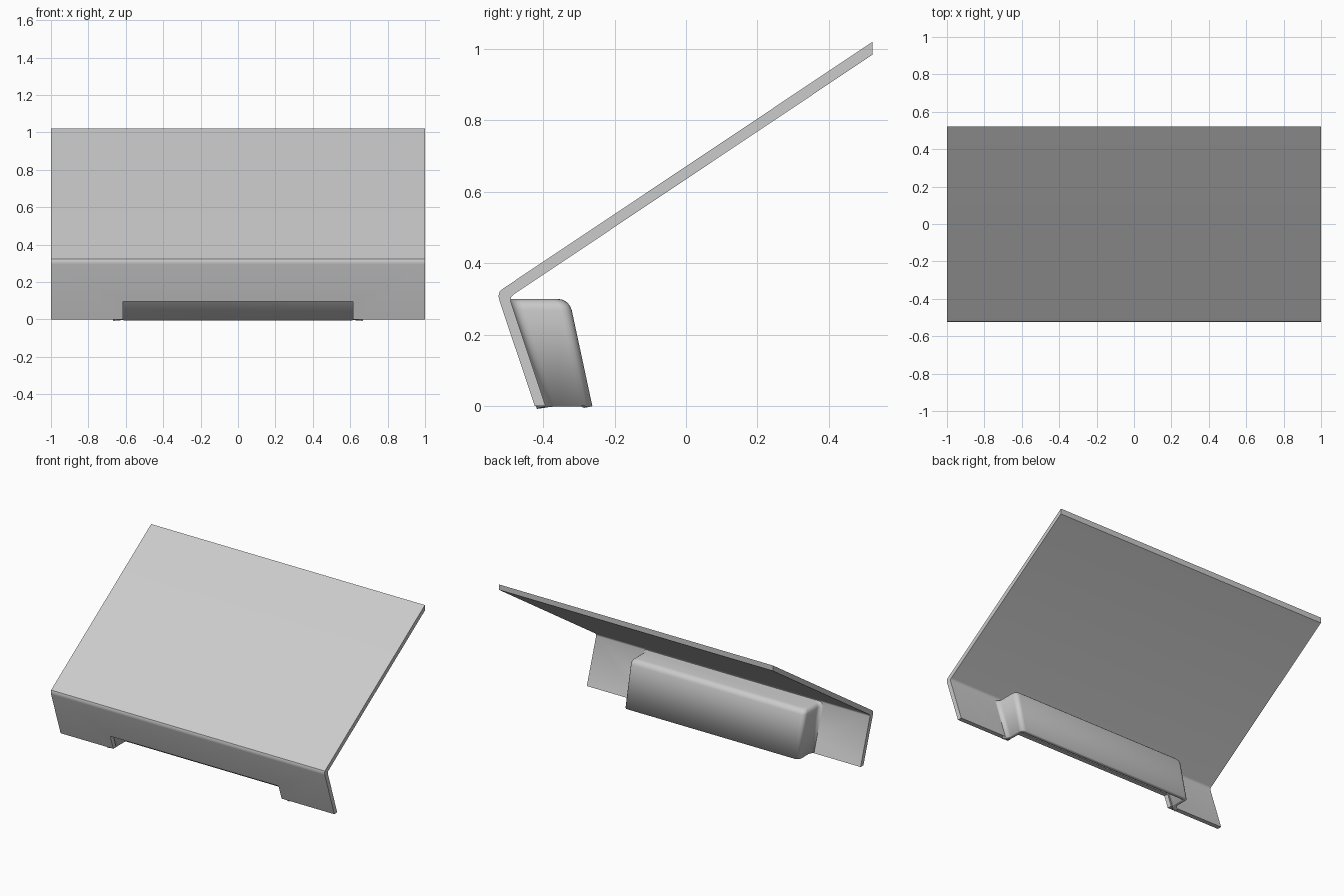
import bpy, bmesh, math

if "Cube" in bpy.data.objects:
    bpy.data.objects.remove(bpy.data.objects["Cube"])


def mesh_object(name, verts, faces):
    mesh = bpy.data.meshes.new(name)
    mesh.from_pydata(verts, [], faces)
    bm = bmesh.new()
    bm.from_mesh(mesh)
    bmesh.ops.recalc_face_normals(bm, faces=bm.faces)
    bm.to_mesh(mesh)
    bm.free()
    obj = bpy.data.objects.new(name, mesh)
    bpy.context.collection.objects.link(obj)
    return obj


def smooth(obj):
    bpy.ops.object.select_all(action='DESELECT')
    obj.select_set(True)
    bpy.context.view_layer.objects.active = obj
    bpy.ops.object.shade_smooth_by_angle(angle=math.radians(35))


# bent sheet: sloping panel and front flange, extruded along x
profile = [(-0.423, 0), (-0.522, 0.295), (-0.525, 0.309), (-0.521, 0.322), (-0.505, 0.334),
           (0.522, 1.02), (0.522, 0.984), (-0.482, 0.313), (-0.489, 0.306), (-0.491, 0.295),
           (-0.393, 0)]
n = len(profile)
verts = [(x, y, z) for x in (-1, 1) for y, z in profile]
faces = [tuple(range(n)), tuple(range(n, 2 * n))]
faces += [(i, (i + 1) % n, n + (i + 1) % n, n + i) for i in range(n)]
sheet = mesh_object("bent_sheet", verts, faces)

# slot along the bottom of the front flange
bpy.ops.mesh.primitive_cube_add(size=1, location=(0, -0.45, 0.0))
cutter = bpy.context.object
cutter.name = "slot_cutter"
cutter.scale = (1.23, 0.3, 0.19)
cutter.hide_render = True
cutter.hide_viewport = True
cut = sheet.modifiers.new("slot", 'BOOLEAN')
cut.operation = 'DIFFERENCE'
cut.solver = 'EXACT'
cut.object = cutter
smooth(sheet)


# pocket behind the flange: U-shaped wall with flared ends, rounded corners and a top
def half_outline(z, inset):
    front = -0.395 - 0.333 * z
    back = -0.262 - 0.215 * z - inset
    w = 0.64 - inset
    r = 0.03
    pts = []
    for k in range(5):      # flare from the flange into the side wall
        a = math.pi / 2 * k / 4
        pts.append((w + r - r * math.sin(a), front + r - r * math.cos(a)))
    for k in range(5):      # rear corner
        a = math.pi / 2 * k / 4
        pts.append((w - r + r * math.cos(a), back - r + r * math.sin(a)))
    return pts


levels = [(0, 0)]
for k in range(5):
    a = math.pi / 2 * k / 4
    levels.append((0.27 + 0.03 * math.sin(a), 0.03 * (1 - math.cos(a))))
verts, faces = [], []
for z, inset in levels:
    half = half_outline(z, inset)
    ring = half + [(-x, y) for x, y in reversed(half)]
    verts += [(x, y, z) for x, y in ring]
m = len(verts) // len(levels)
for j in range(len(levels) - 1):
    for i in range(m - 1):
        a = j * m + i
        faces.append((a, a + m, a + m + 1, a + 1))
top = (len(levels) - 1) * m
faces.append(tuple(range(top, top + m)))
pocket = mesh_object("rear_pocket", verts, faces)

# make the top face point up so the wall thickens inward
if pocket.data.polygons[-1].normal.z < 0:
    pocket.data.flip_normals()
wall = pocket.modifiers.new("wall", 'SOLIDIFY')
wall.thickness = 0.024
wall.offset = -1
smooth(pocket)
